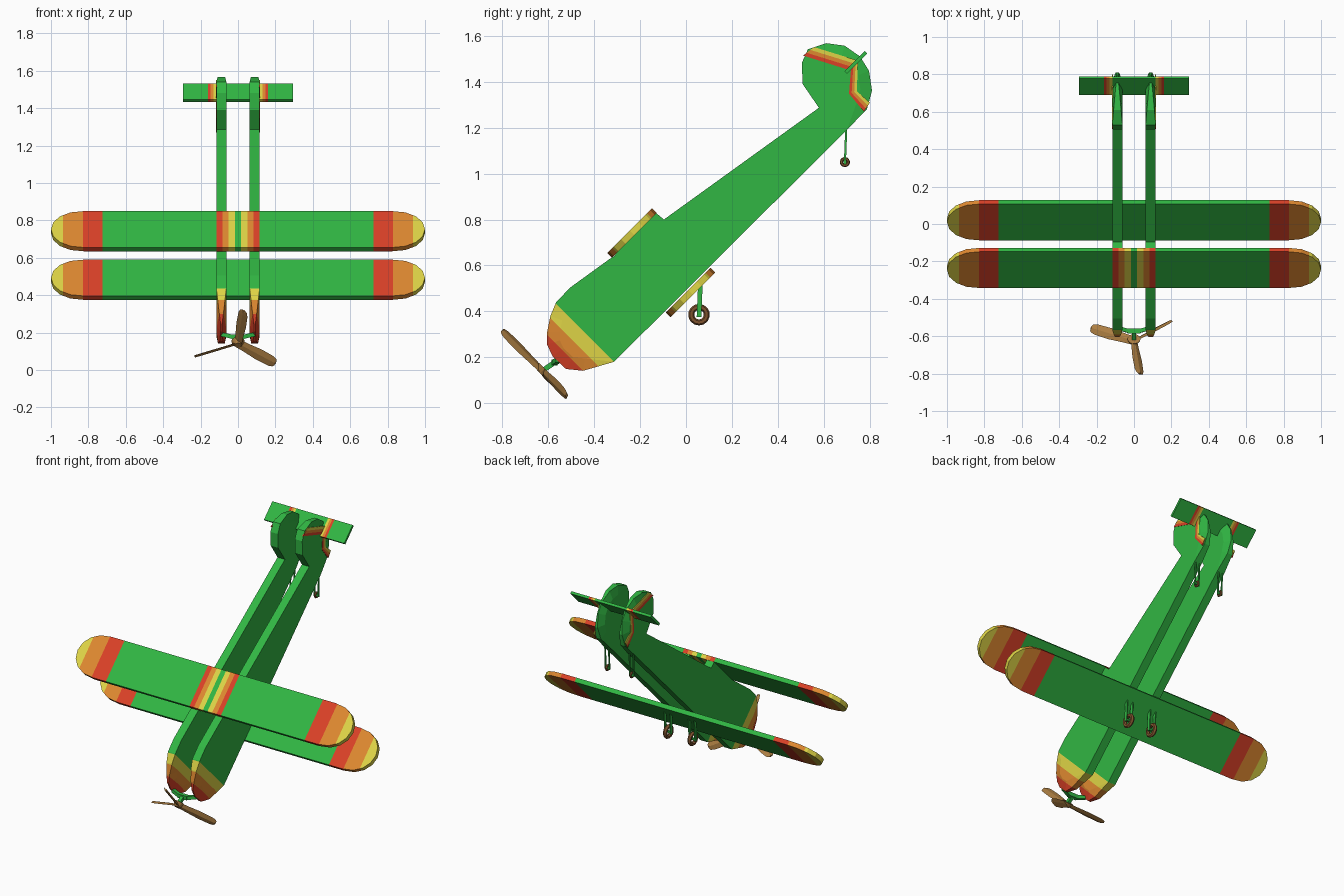
import bpy, bmesh, math
from mathutils import Vector, Matrix

if "Cube" in bpy.data.objects:
    bpy.data.objects.remove(bpy.data.objects["Cube"])

TILT = Matrix.Rotation(math.radians(45), 4, 'X')   # aircraft axes (x, aft, up) -> world
AFT = TILT @ Vector((0, 1, 0))
IN, OUT = 0.062, 0.116                             # inner and outer faces of each fuselage
MID, HALF = (IN + OUT) / 2, (OUT - IN) / 2


def material(name, rgb):
    m = bpy.data.materials.new(name)
    lin = [c / 255 / 12.92 if c < 11 else ((c / 255 + 0.055) / 1.055) ** 2.4 for c in rgb]
    m.diffuse_color = (*lin, 1)
    m.use_nodes = True
    m.node_tree.nodes["Principled BSDF"].inputs["Base Color"].default_value = m.diffuse_color
    return m


MATS = [material("green", (49, 182, 67)), material("red", (218, 65, 39)),
        material("orange", (222, 136, 48)), material("yellow", (222, 212, 70)),
        material("propeller wood", (172, 126, 66)), material("wheel brown", (128, 84, 46))]
GREEN, RED, ORANGE, YELLOW, WOOD, BROWN = range(6)


def finish(name, bm, mat=GREEN, rule=None):
    bmesh.ops.recalc_face_normals(bm, faces=bm.faces)
    me = bpy.data.meshes.new(name)
    for m in MATS:
        me.materials.append(m)
    for f in bm.faces:
        f.material_index = rule(f.calc_center_median()) if rule else mat
    bm.to_mesh(me)
    bm.free()
    ob = bpy.data.objects.new(name, me)
    bpy.context.collection.objects.link(ob)
    return ob


def loft(bm, rings):
    """Closed solid through rings of points."""
    vs = [[bm.verts.new(p) for p in r] for r in rings]
    n = len(vs[0])
    for a, b in zip(vs, vs[1:]):
        for i in range(n):
            j = (i + 1) % n
            bm.faces.new((a[i], a[j], b[j], b[i]))
    bm.faces.new(vs[0])
    bm.faces.new(vs[-1])


def cut(bm, co, no):
    bmesh.ops.bisect_plane(bm, geom=bm.verts[:] + bm.edges[:] + bm.faces[:],
                           plane_co=co, plane_no=no, dist=1e-5)


def rod(name, p, q, sx, sy, mat=GREEN):
    p, q = Vector(p), Vector(q)
    d = (q - p).normalized()
    u = Vector((0, 1, 0)) if abs(d.x) > 0.7 else Vector((1, 0, 0))
    v = d.cross(u).normalized()
    bm = bmesh.new()
    loft(bm, [[c + u * sx * i / 2 + v * sy * j / 2
               for i, j in ((-1, -1), (1, -1), (1, 1), (-1, 1))] for c in (p, q)])
    return finish(name, bm, mat)


# --- twin fuselages: side outline (y, z, half width), thinned at nose and rudder edge
W = HALF
OUTLINE = [(-.565, .44, W), (-.504, .504, W), (-.33, .63, W), (-.317, .637, W), (-.132, .83, W),
           (-.096, .80, W), (.578, 1.286, W), (.507, 1.39, W), (.504, 1.482, W), (.53, 1.54, W),
           (.609, 1.567, .020), (.69, 1.556, .013), (.757, 1.509, .006), (.796, 1.447, .003),
           (.809, 1.36, .010), (.787, 1.28, .018), (.70, 1.19, W), (-.313, .181, W),
           (-.448, .142, .018), (-.522, .15, .009), (-.58, .205, .004), (-.604, .255, .005),
           (-.604, .31, .012), (-.59, .38, .02)]
NOSE_CUTS = (-.2157, -.154, -.093)


def nose_colour(c):
    a = c.dot(AFT)
    for lim, m in zip(NOSE_CUTS, (RED, ORANGE, YELLOW)):
        if a < lim:
            return m
    return GREEN


def fuselage(name, x0):
    bm = bmesh.new()
    sides = []
    for s in (-1, 1):
        outer, inner = [], []
        for y, z, w in OUTLINE:
            o = bm.verts.new((x0 + s * w, y, z))
            i = o
            if w < W:      # bulge back to full width a little way in from the edge
                p = Vector((0, y, z)).lerp(Vector((0, .64, 1.38) if z > .9 else (0, -.42, .32)), .3)
                i = bm.verts.new((x0 + s * W, p.y, p.z))
            outer.append(o)
            inner.append(i)
        n = len(outer)
        bm.faces.new(inner)
        for k in range(n):
            j = (k + 1) % n
            q = list(dict.fromkeys((outer[k], outer[j], inner[j], inner[k])))
            if len(q) > 2:
                bm.faces.new(q)
        sides.append(outer)
    a, b = sides
    for k in range(len(a)):
        j = (k + 1) % len(a)
        bm.faces.new((a[k], a[j], b[j], b[k]))
    for c in NOSE_CUTS:
        cut(bm, AFT * c, AFT)
    finish(name, bm, rule=nose_colour)


# --- fin stripes: thin plates on the outer sides, between two bent lines
LOW = [(.509, 1.513), (.717, 1.448), (.709, 1.347), (.774, 1.269)]
HIGH = [(.557, 1.550), (.748, 1.491), (.743, 1.358), (.800, 1.308)]


def fin_stripe(name, s, k, mat):
    def line(t):
        return [Vector(l).lerp(Vector(h), t) for l, h in zip(LOW, HIGH)]
    lo, hi = line(k / 3), line((k + 1) / 3)
    bm = bmesh.new()
    loft(bm, [[(s * x, p.x, p.y) for x, p in ((OUT - .004, l), (OUT + .002, l),
                                              (OUT + .002, h), (OUT - .004, h))]
              for l, h in zip(lo, hi)])
    finish(name, bm, mat)


# --- wings and tailplane: flat panels with painted bands by distance from the middle
def panel(name, y, z, chord, thick, half, tip, bands, first=GREEN):
    pts = [(half - tip + tip * math.sin(t) ** .9, chord / 2 * math.cos(t))
           for t in (math.pi * i / 8 for i in range(9))] if tip else \
          [(half, chord / 2), (half, -chord / 2)]
    pts += [(-px, py) for px, py in reversed(pts)]
    bm = bmesh.new()
    loft(bm, [[Vector((0, y, z)) + TILT @ Vector((px, py, h)) for px, py in pts]
              for h in (-thick / 2, thick / 2)])
    for lim, _ in bands:
        for s in (-1, 1):
            cut(bm, (s * lim, 0, 0), (1, 0, 0))

    def rule(c):
        m = first
        for lim, mat in bands:
            if abs(c.x) > lim:
                m = mat
        return m
    finish(name, bm, rule=rule)


TIPS = [(.725, RED), (.83, ORANGE), (.935, YELLOW)]
CENTRE = [(.0165, YELLOW), (.05, ORANGE), (.083, RED), (.115, GREEN)]
panel("upper_wing", -.235, .742, .276, .029, 1.0, .18, CENTRE + TIPS)
panel("lower_wing", .02, .4825, .276, .029, 1.0, .18, TIPS)
panel("tailplane", .739, 1.483, .124, .016, .293, 0,
      [(.116, YELLOW), (.131, ORANGE), (.146, RED), (.161, GREEN)])


# --- wheels in forks
def wheel(label, x, y, z, top, r, t, gap, w):
    bpy.ops.mesh.primitive_torus_add(major_segments=14, minor_segments=6, major_radius=r,
                                     minor_radius=t, location=(x, y, z),
                                     rotation=(0, math.pi / 2, 0))
    ob = bpy.context.object
    ob.name = label + "_wheel"
    ob.data.materials.append(MATS[BROWN])
    for s in (-1, 1):
        rod(label + "_fork_leg", (x + s * gap, y + .006, top), (x + s * gap, y, z - .01), .007, w)
    rod(label + "_axle", (x - gap, y, z), (x + gap, y, z), .012, .012)


for s, side in ((-1, "left"), (1, "right")):
    fuselage(side + "_fuselage", s * MID)
    for k, (n, m) in enumerate((("red", RED), ("orange", ORANGE), ("yellow", YELLOW))):
        fin_stripe(f"{side}_fin_{n}_stripe", s, k, m)
    wheel(side + "_main", s * MID, .0565, .386, .52, .034, .013, .021, .02)
    wheel(side + "_tail", s * MID, .691, 1.05, 1.20, .015, .007, .014, .009)

# --- propeller bracket between the noses, shaft and hub
HUB = Vector((0, -.625, .142))
BAR = Vector((0, -.572, .178))
for s in (-1, 1):
    rod("bracket_arm", (s * MID, -.555, .19), (s * .03, BAR.y, BAR.z), .022, .022)
rod("bracket_middle", (-.034, BAR.y, BAR.z), (.034, BAR.y, BAR.z), .026, .026)
rod("propeller_shaft", BAR, HUB, .022, .022)
bm = bmesh.new()
bmesh.ops.create_cone(bm, cap_ends=True, segments=12, radius1=.036, radius2=.018, depth=.03,
                      matrix=Matrix.Translation(HUB) @ TILT @ Matrix.Rotation(math.pi / 2, 4, 'X'))
finish("propeller_hub", bm, WOOD)

# --- three pitched blades
for i in range(3):
    th, pitch = math.radians(7 + 120 * i), math.radians(35)
    rad = Vector((math.sin(th), 0, math.cos(th)))
    tan = Vector((math.cos(th), 0, -math.sin(th)))
    chord = tan * math.cos(pitch) - Vector((0, 1, 0)) * math.sin(pitch)
    nor = rad.cross(chord)
    bm = bmesh.new()
    loft(bm, [[HUB + TILT @ (rad * r + chord * w * u / 2 + nor * .013 * v / 2)
               for u, v in ((-1, 0), (0, -1), (1, 0), (0, 1))]
              for r, w in ((0, .045), (.06, .05), (.14, .062), (.22, .058), (.243, .045), (.25, .025))])
    finish(f"propeller_blade_{i + 1}", bm, WOOD)
